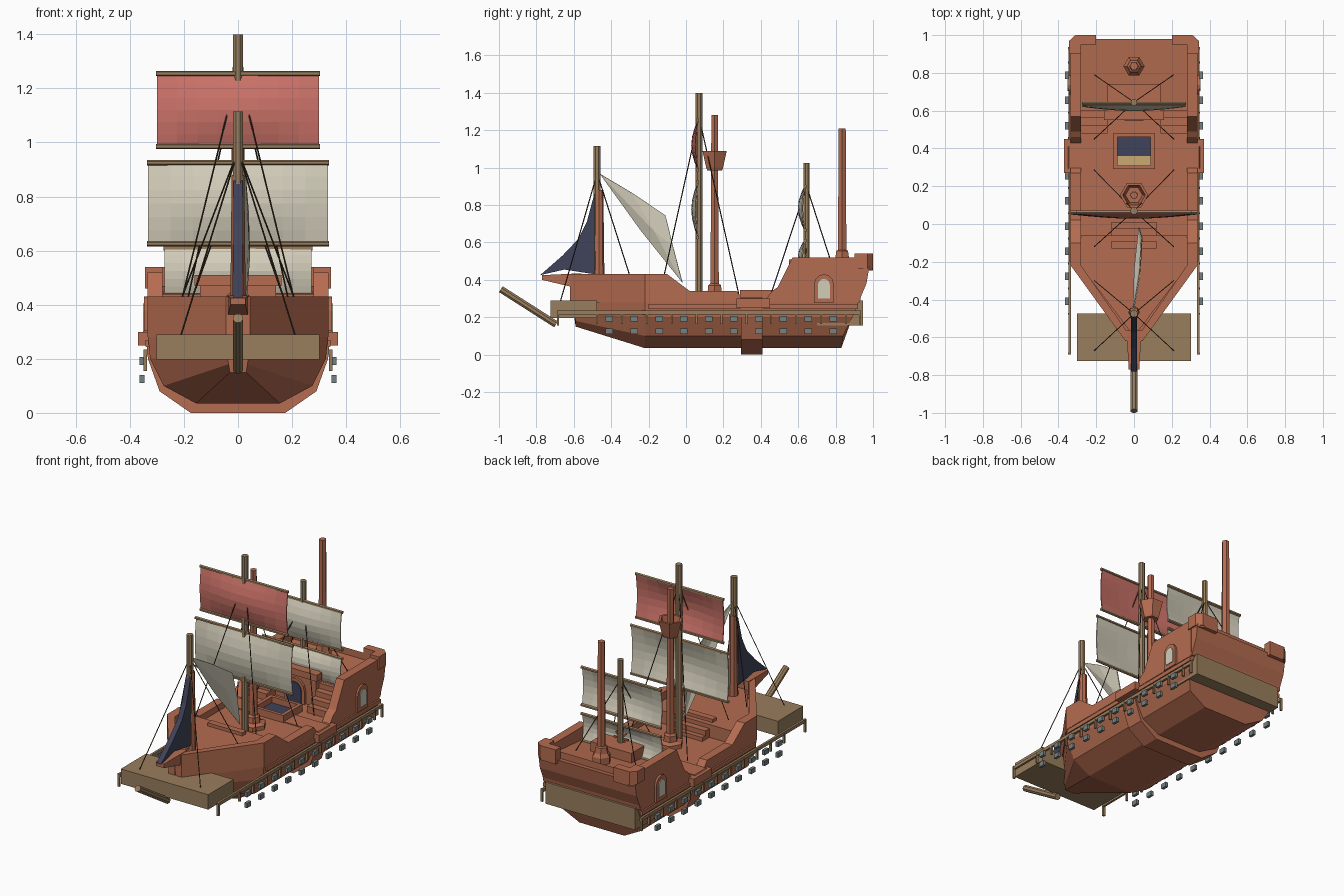
import bpy, bmesh, math
from mathutils import Vector

cube = bpy.data.objects.get("Cube")
if cube:
    bpy.data.objects.remove(cube, do_unlink=True)


def material(name, r, g, b):
    m = bpy.data.materials.new(name)
    m.use_nodes = True
    m.diffuse_color = (r, g, b, 1)
    m.node_tree.nodes["Principled BSDF"].inputs["Base Color"].default_value = (r, g, b, 1)
    return m


HULL = material("red_brown_wood", .46, .15, .08)
TAN = material("tan_wood", .32, .21, .11)
CREAM = material("cream_canvas", .65, .61, .49)
RED = material("red_canvas", .6, .17, .14)
BLUE = material("dark_blue", .05, .055, .1)
GREY = material("grey_metal", .18, .22, .22)
ROPE = material("dark_rope", .06, .04, .025)
SAND = material("light_sand", .6, .4, .17)


def mesh(name, verts, faces, mat):
    me = bpy.data.meshes.new(name)
    me.from_pydata([tuple(v) for v in verts], [], faces)
    bm = bmesh.new()
    bm.from_mesh(me)
    bmesh.ops.recalc_face_normals(bm, faces=bm.faces)
    bm.to_mesh(me)
    bm.free()
    me.materials.append(mat)
    ob = bpy.data.objects.new(name, me)
    bpy.context.collection.objects.link(ob)
    return ob


def loft(name, rings, mat):
    """Closed rings of equal length, joined in order and capped."""
    n = len(rings[0])
    faces = [(k * n + i, k * n + (i + 1) % n, (k + 1) * n + (i + 1) % n, (k + 1) * n + i)
             for k in range(len(rings) - 1) for i in range(n)]
    last = (len(rings) - 1) * n
    faces += [tuple(range(n)), tuple(range(last, last + n))]
    return mesh(name, [v for r in rings for v in r], faces, mat)


def box(name, xs, ys, zs, mat):
    return loft(name, [[(x, y, z) for x, y in zip(xs + xs[::-1], (ys[0], ys[0], ys[1], ys[1]))]
                       for z in zs], mat)


def side_prism(name, pts, x0, x1, mat):
    """Side profile of (y, z) points pushed along x."""
    return loft(name, [[(x, y, z) for y, z in pts] for x in (x0, x1)], mat)


def plan_prism(name, pts, z0, z1, mat):
    """Half plan of (x, y) points, mirrored and pushed along z."""
    full = pts + [(-x, y) for x, y in reversed(pts)]
    return loft(name, [[(x, y, z) for x, y in full] for z in (z0, z1)], mat)


def rod(name, a, b, r0, r1, n, mat):
    a, b = Vector(a), Vector(b)
    q = (b - a).to_track_quat('Z', 'Y')
    circle = [Vector((math.cos(t), math.sin(t), 0))
              for t in (2 * math.pi * (i + .5) / n for i in range(n))]
    return loft(name, [[p + q @ (c * r) for c in circle] for p, r in ((a, r0), (b, r1))], mat)


def turned(name, y, profile, n, mat):
    """Upright turned shape from (radius, z) points."""
    return loft(name, [[(r * math.cos(2 * math.pi * i / n), y + r * math.sin(2 * math.pi * i / n), z)
                        for i in range(n)] for r, z in profile], mat)


def section(half, ys):
    return ([(x, y, z) for (x, z), y in zip(half, ys)] +
            [(-x, y, z) for (x, z), y in reversed(list(zip(half, ys)))])


# Hull: stem, full body, raked stern
stem = [(.03, .15), (.035, .18), (.04, .22), (.045, .3)]
body = [(.155, .035), (.275, .1), (.325, .2), (.335, .3)]
loft("hull", [section(stem, (-.59, -.59, -.6, -.61)), section(body, (-.22,) * 4),
              section(body, (.83, .84, .89, .93))], HULL)

# Midship rib with ledge
rib = [(.175, 0), (.29, .08), (.333, .2), (.338, .25), (.37, .25), (.37, .275), (.345, .305)]
loft("midship_rib", [section(rib, (y,) * 7) for y in (.295, .41)], HULL)
for s in (-1, 1):
    box("rib_ledge", (s * .28, s * .37), (.27, .45), (.25, .3), HULL)
    box("wale", (s * .325, s * .342), (-.2, .92), (.245, .27), HULL)

# Bulwarks following the sheer of the sides
sheer = [(-.62, .045, .43), (-.22, .335, .43), (-.1, .335, .43), (.02, .335, .34), (.27, .335, .34),
         (.3, .335, .3), (.43, .335, .3), (.46, .335, .34), (.49, .335, .36), (.57, .335, .52),
         (.92, .335, .52)]
for s in (-1, 1):
    loft("bulwark", [[(s * x, y, .28), (s * x, y, top), (s * max(x - .055, .002), y, top),
                      (s * max(x - .055, .002), y, .28)] for y, x, top in sheer], HULL)

# Forecastle deck, steps and beak
plan_prism("forecastle_deck", [(.285, -.06), (.285, -.22), (.02, -.57)], .29, .38, HULL)
for i in range(2):
    box("fore_step", (-.12, .12), (-.1, -.02 + .03 * i), (.29, .355 - .03 * i), HULL)
box("fore_bench", (-.12, .12), (-.13, -.09), (.37, .4), HULL)
loft("beak", [[(-w, y, lo), (w, y, lo), (w, y, hi), (-w, y, hi)]
              for y, w, lo, hi in ((-.56, .04, .35, .435), (-.77, .028, .4, .425))], HULL)

# Aft castle with raked transom, porch and stairs
side_prism("aft_castle", [(.62, .28), (.93, .28), (.935, .31), (.965, .38), (.98, .47), (.62, .44)],
           -.334, .334, HULL)
plan_prism("stern_rail", [(.335, .95), (.335, .975), (.3, 1), (.2, 1), (.2, .95)], .45, .51, HULL)
box("porch", (-.14, .14), (.57, .74), (.29, .51), HULL)
box("porch_lintel", (-.16, .16), (.55, .6), (.47, .51), HULL)


def arch(w, z0, z1, steps=6):
    return [(-w, z0)] + [(-w * math.cos(math.pi * i / steps), z1 - w + w * math.sin(math.pi * i / steps))
                         for i in range(steps + 1)] + [(w, z0)]


for label, w, top, y, mat in (("door_frame", .07, .45, .555, HULL), ("door", .05, .43, .549, BLUE)):
    loft(label, [[(x, yy, z) for x, z in arch(w, .3, top)] for yy in (y, .575)], mat)
for s in (-1, 1):
    for i in range(4):
        box("stair", (s * .14, s * .285), (.48 + .04 * i, .63), (.29, .34 + .033 * i), HULL)
    # Stern corner posts and arched side windows
    loft("stern_corner", [[(s * x, y, z) for x, y in
                           ((.28, .9), (.343, .9), (.343, .97), (.31, 1), (.2, 1), (.2, .95), (.28, .95))]
                          for z in (.46, .54)], HULL)
    for label, w, lo, hi, out, mat in (("window_frame", .052, .275, .43, .347, HULL),
                                       ("window_pane", .032, .3, .405, .352, CREAM)):
        side_prism(label, [(.737 + a, z) for a, z in arch(w, lo, hi)], s * .33, s * out, mat)

# Helm wheel
for i in range(4):
    a = math.pi * i / 4
    d = Vector((math.cos(a), 0, math.sin(a))) * .05
    c = Vector((0, .64, .53))
    rod("helm_spoke", c - d, c + d, .007, .007, 4, HULL)

# Hatch with sunken opening
for s in (-1, 1):
    box("hatch_side", (s * .088, s * .11), (.29, .48), (.29, .345), HULL)
for y0, y1 in ((.29, .31), (.46, .48)):
    box("hatch_end", (-.09, .09), (y0, y1), (.29, .345), HULL)
box("hatch_opening", (-.09, .09), (.36, .46), (.3, .308), BLUE)
box("hatch_plank", (-.09, .09), (.31, .36), (.3, .309), SAND)

# Turned masts and lookout
turned("fore_mast", -.465, [(.03, .37), (.026, .6), (.024, .88)], 8, HULL)
turned("main_mast", .153, [(.075, .3), (.075, .325), (.043, .335), (.04, .37), (.026, .38),
                           (.022, .9), (.02, 1.28)], 6, HULL)
turned("lookout", .153, [(.015, .985), (.046, .985), (.052, 1), (.075, 1.09), (.06, 1.09),
                         (.045, 1.02), (.015, 1.02)], 6, HULL)
turned("aft_mast", .835, [(.056, .44), (.056, .5), (.042, .52), (.036, .555), (.026, .56),
                          (.022, 1.21)], 6, HULL)

# Sail poles with their stays
for y, z0, z1, r, tie, feet in ((-.475, .4, 1.115, .02, .97, ((-.67, .29), (-.3, .42))),
                                (.07, .3, 1.4, .02, 1.27, ((-.12, .41), (.285, .31))),
                                (.645, .44, 1.025, .018, .9, ((.45, .31), (.79, .45)))):
    rod("sail_pole", (0, y, z0), (0, y, z1), r, r, 8, TAN)
    for fy, fz in feet:
        for s in (-1, 1):
            rod("stay", (0, y, tie), (s * .21, fy, fz), .003, .003, 4, ROPE)


def square_sail(y, w, z0, z1, mat, nu=8, nv=6):
    """Billowing sail between two yards."""
    verts, faces = [], []
    for j in range(nv + 1):
        for i in range(nu + 1):
            u, v = i / nu, j / nv
            bulge = .034 * math.sin(math.pi * v) * (.35 + .65 * math.sin(math.pi * u))
            verts.append((w * (2 * u - 1), y - bulge, z0 + (z1 - z0) * v))
    for j in range(nv):
        for i in range(nu):
            a = j * (nu + 1) + i
            faces.append((a, a + 1, a + nu + 2, a + nu + 1))
    sail = mesh("square_sail", verts, faces, mat)
    sail.modifiers.new("thickness", 'SOLIDIFY').thickness = .006
    for z in (z0, z1):
        rod("yard", (-w - .004, y, z), (w + .004, y, z), .01, .01, 6, TAN)


square_sail(.062, .3, .985, 1.255, RED)
square_sail(.062, .333, .625, .925, CREAM)
square_sail(.638, .272, .665, .9, CREAM)
square_sail(.638, .272, .44, .61, CREAM)

# Fore-and-aft sails
side_prism("jib", [(-.78, .425), (-.65, .455), (-.49, .43), (-.49, .86), (-.53, .71), (-.575, .62),
                   (-.66, .53)], -.016, .016, BLUE)
stay_sail = mesh("stay_sail", [(0, -.46, .965), (.03, -.29, .865), (.04, -.11, .745), (.045, -.07, .58),
                               (.03, -.02, .385), (.005, -.24, .66), (.04, -.17, .66)],
                 [(0, 1, 6), (1, 2, 6), (2, 3, 6), (3, 4, 6), (4, 5, 6), (5, 0, 6)], CREAM)
stay_sail.modifiers.new("thickness", 'SOLIDIFY').thickness = .006

# Tan platforms fore and aft, and the lowered spar
box("bow_platform", (-.302, .302), (-.725, -.475), (.197, .29), TAN)
box("stern_platform", (-.31, .31), (.7, .945), (.155, .29), TAN)
rod("bow_spar", (0, -.99, .35), (0, -.695, .162), .02, .02, 8, TAN)

# Side rails with posts and gun ports
for s in (-1, 1):
    box("side_rail", (s * .333, s * .347), (-.69, .935), (.215, .235), TAN)
    for i in range(11):
        y = -.41 + .133 * i
        if i < 10:
            for z in (.192, .125):
                box("gun_port", (s * .346, s * .364), (y - .02, y + .02), (z - .015, z + .015), GREY)
        box("rail_post", (s * .336, s * .35), (y - .07, y - .06), (.165, .225), TAN)
    for y in (-.685, .93):
        box("end_post", (s * .336, s * .35), (y - .006, y + .006), (.155, .235), TAN)
